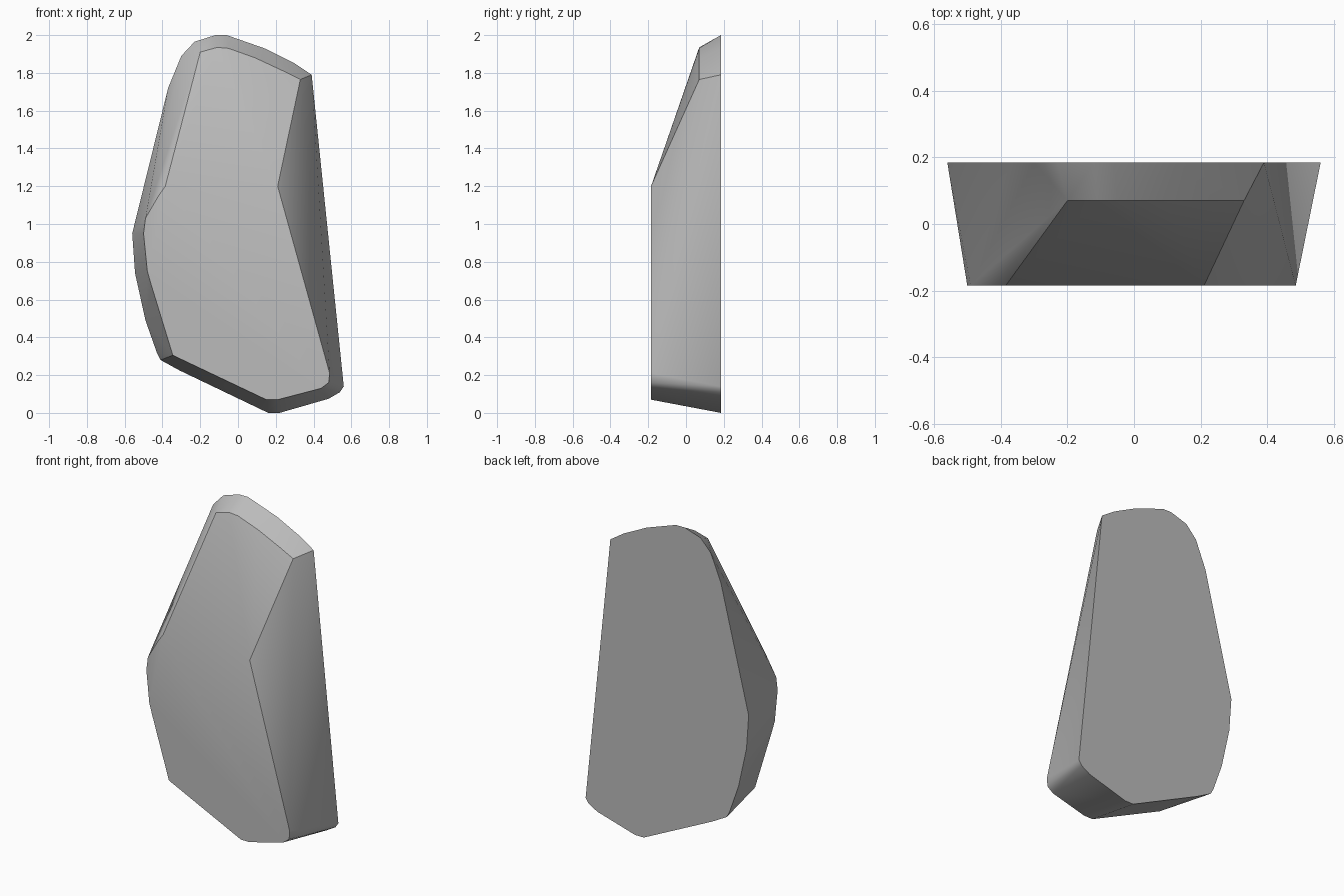
import bpy, bmesh, math

cube = bpy.data.objects.get("Cube")
if cube:
    bpy.data.objects.remove(cube, do_unlink=True)

# Grey stone material
stone = bpy.data.materials.new("stone_grey")
stone.use_nodes = True
GREY = (0.5, 0.5, 0.5, 1)
stone.diffuse_color = GREY
stone.node_tree.nodes["Principled BSDF"].inputs["Base Color"].default_value = GREY

# Outlines (x, z) of the flat back, the front face and the crest above the slope
back = [(.16, 0), (.22, 0), (.48, .075), (.54, .11), (.56, .14), (.39, 1.79),
        (.30, 1.85), (.14, 1.93), (-.06, 2), (-.12, 2), (-.23, 1.965),
        (-.30, 1.89), (-.37, 1.72), (-.56, .95), (-.545, .74), (-.49, .49),
        (-.43, .32), (-.41, .28), (-.31, .225), (.12, .02)]
front = [(.15, .07), (.21, .07), (.44, .13), (.48, .16), (.485, .21), (.21, 1.2),
         (-.385, 1.2), (-.42, 1.15), (-.49, 1.03), (-.5, .95), (-.48, .75),
         (-.46, .68), (-.345, .305)]
crest = [(.33, 1.765), (.24, 1.81), (.09, 1.88), (-.05, 1.93), (-.11, 1.935), (-.2, 1.91)]

# Chiselled slab as the hull of the three outlines
bm = bmesh.new()
for outline, y in ((back, .185), (front, -.185), (crest, .07)):
    for x, z in outline:
        bm.verts.new((x, y, z))
hull = bmesh.ops.convex_hull(bm, input=bm.verts[:])
loose = {v for v in hull["geom_interior"] if isinstance(v, bmesh.types.BMVert)}
bmesh.ops.delete(bm, geom=list(loose), context='VERTS')
bmesh.ops.dissolve_limit(bm, angle_limit=math.radians(.5), verts=bm.verts[:], edges=bm.edges[:])
bmesh.ops.recalc_face_normals(bm, faces=bm.faces[:])

mesh = bpy.data.meshes.new("stone_slab")
bm.to_mesh(mesh)
bm.free()
mesh.materials.append(stone)
slab = bpy.data.objects.new("stone_slab", mesh)
bpy.context.collection.objects.link(slab)

# Smooth facets with crisp chiselled edges
bpy.ops.object.select_all(action='DESELECT')
slab.select_set(True)
bpy.context.view_layer.objects.active = slab
bpy.ops.object.shade_smooth_by_angle(angle=math.radians(30))
